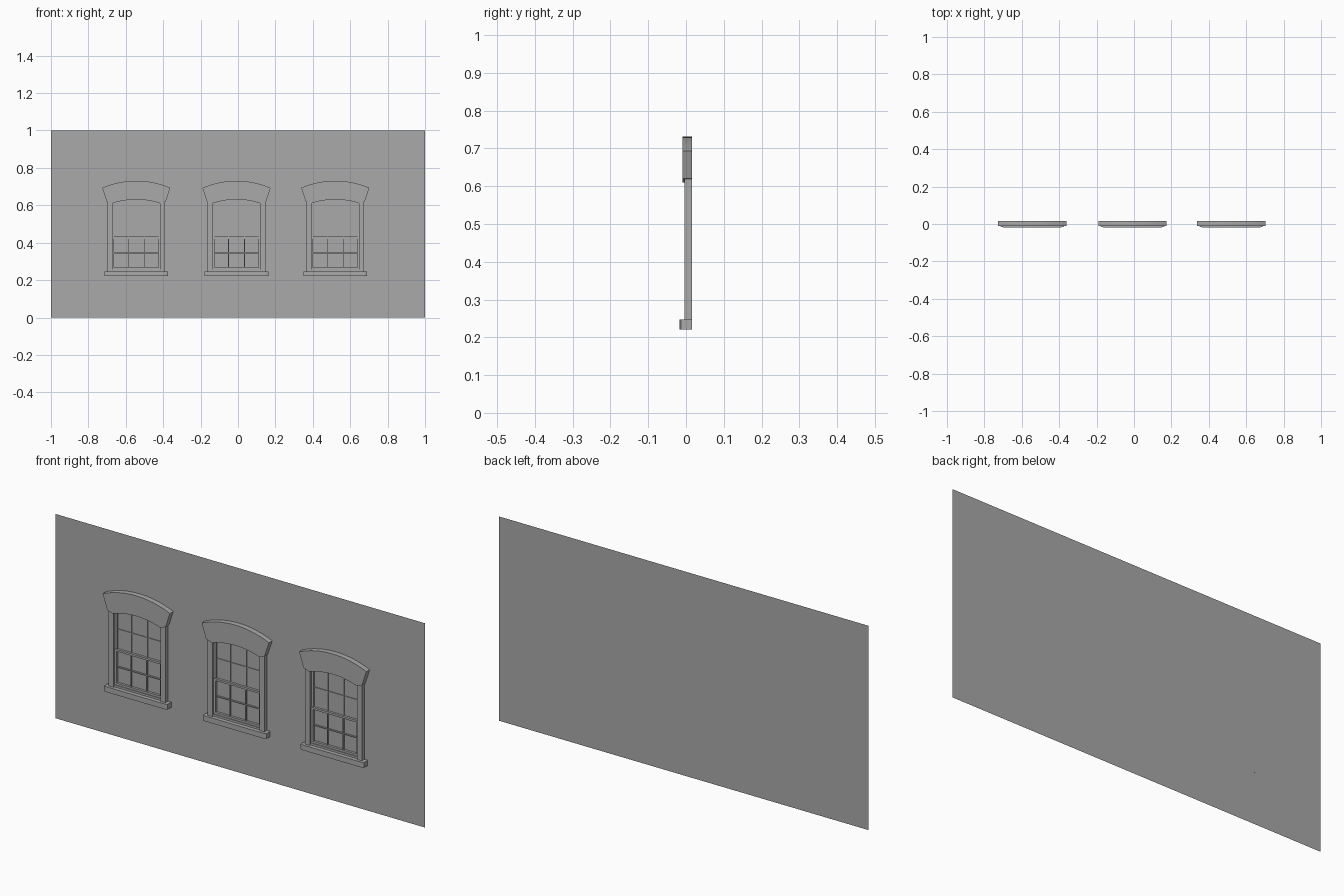
import bpy
from math import sqrt

cube = bpy.data.objects.get("Cube")
if cube:
    bpy.data.objects.remove(cube)

GREY = (0.4, 0.4, 0.4, 1)
stone = bpy.data.materials.new("grey_stone")
stone.use_nodes = True
stone.diffuse_color = GREY
stone.node_tree.nodes["Principled BSDF"].inputs["Base Color"].default_value = GREY

WALL = 0.0165          # wall plane, facing -y
CENTRES = {"right": -0.544, "middle": -0.008, "left": 0.52}


def make(name, verts, faces, x=0):
    mesh = bpy.data.meshes.new(name)
    mesh.from_pydata(verts, [], faces)
    mesh.materials.append(stone)
    obj = bpy.data.objects.new(name, mesh)
    obj.location.x = x
    bpy.context.collection.objects.link(obj)
    return obj


def prism(name, low, high, x):
    """Join two matching outlines, each counter-clockwise seen from the first one."""
    n = len(low)
    sides = [(i, i + n, (i + 1) % n + n, (i + 1) % n) for i in range(n)]
    return make(name, low + high, [tuple(range(n)), tuple(reversed(range(n, 2 * n)))] + sides, x)


def panel(name, outline, front, x, back=WALL):
    """Extrude an x-z outline from its front face back to the wall."""
    return prism(name, [(a, front, z) for a, z in outline], [(a, back, z) for a, z in outline], x)


def bar(name, x0, x1, z0, z1, front, x):
    return panel(name, [(x0, z0), (x1, z0), (x1, z1), (x0, z1)], front, x)


def arc(half, z_end, z_top, steps=16):
    """Points of a shallow circular arch, left to right."""
    rise = z_top - z_end
    r = (half ** 2 + rise ** 2) / (2 * rise)
    xs = [half * (2 * i / steps - 1) for i in range(steps + 1)]
    return [(a, z_top - r + sqrt(r * r - a * a)) for a in xs]


def sash(name, half, z0, z1, front, x):
    """Framed sash with three columns and two rows of panes."""
    w = 0.01
    for side, s in (("left", 1), ("right", -1)):
        a, b = sorted((s * half, s * (half - w)))
        bar(f"{name}_{side}_stile", a, b, z0, z1, front, x)
        bar(f"{name}_{side}_muntin", s * half / 3 - 0.002, s * half / 3 + 0.002,
            z0 + w, z1 - w, front + 0.003, x)
    bar(f"{name}_bottom_rail", w - half, half - w, z0, z0 + w, front, x)
    bar(f"{name}_top_rail", w - half, half - w, z1 - w, z1, front, x)
    mid = (z0 + z1) / 2
    bar(f"{name}_cross_muntin", w - half, half - w, mid - 0.002, mid + 0.002, front + 0.003, x)


def window(side, x):
    # Arched hood flaring outward above the opening
    hood = [(-0.158, 0.62), (-0.128, 0.61)] + arc(0.128, 0.61, 0.631)[1:-1]
    hood += [(0.128, 0.61), (0.158, 0.62)] + arc(0.182, 0.693, 0.731)[::-1]
    panel(f"{side}_hood", hood, -0.0095, x)
    # Jambs
    for s, end in ((1, "left"), (-1, "right")):
        a, b = sorted((s * 0.128, s * 0.154))
        bar(f"{side}_{end}_jamb", a, b, 0.246, 0.62, -0.0045, x)
    # Sill with clipped front corners
    plan = [(-0.171, WALL), (0.171, WALL), (0.171, -0.0135), (0.157, -WALL - 0.001),
            (-0.157, -WALL - 0.001), (-0.171, -0.0135)]
    prism(f"{side}_sill", [(a, y, 0.221) for a, y in plan], [(a, y, 0.247) for a, y in plan], x)
    # Sashes, the lower one standing in front
    bar(f"{side}_bottom_stop", -0.128, 0.128, 0.247, 0.257, 0.002, x)
    sash(f"{side}_upper_sash", 0.128, 0.42, 0.635, 0.010, x)
    sash(f"{side}_lower_sash", 0.128, 0.257, 0.432, 0.005, x)


make("wall", [(-1, WALL, 0), (1, WALL, 0), (1, WALL, 1), (-1, WALL, 1)], [(0, 1, 2, 3)])
for side, x in CENTRES.items():
    window(side, x)
